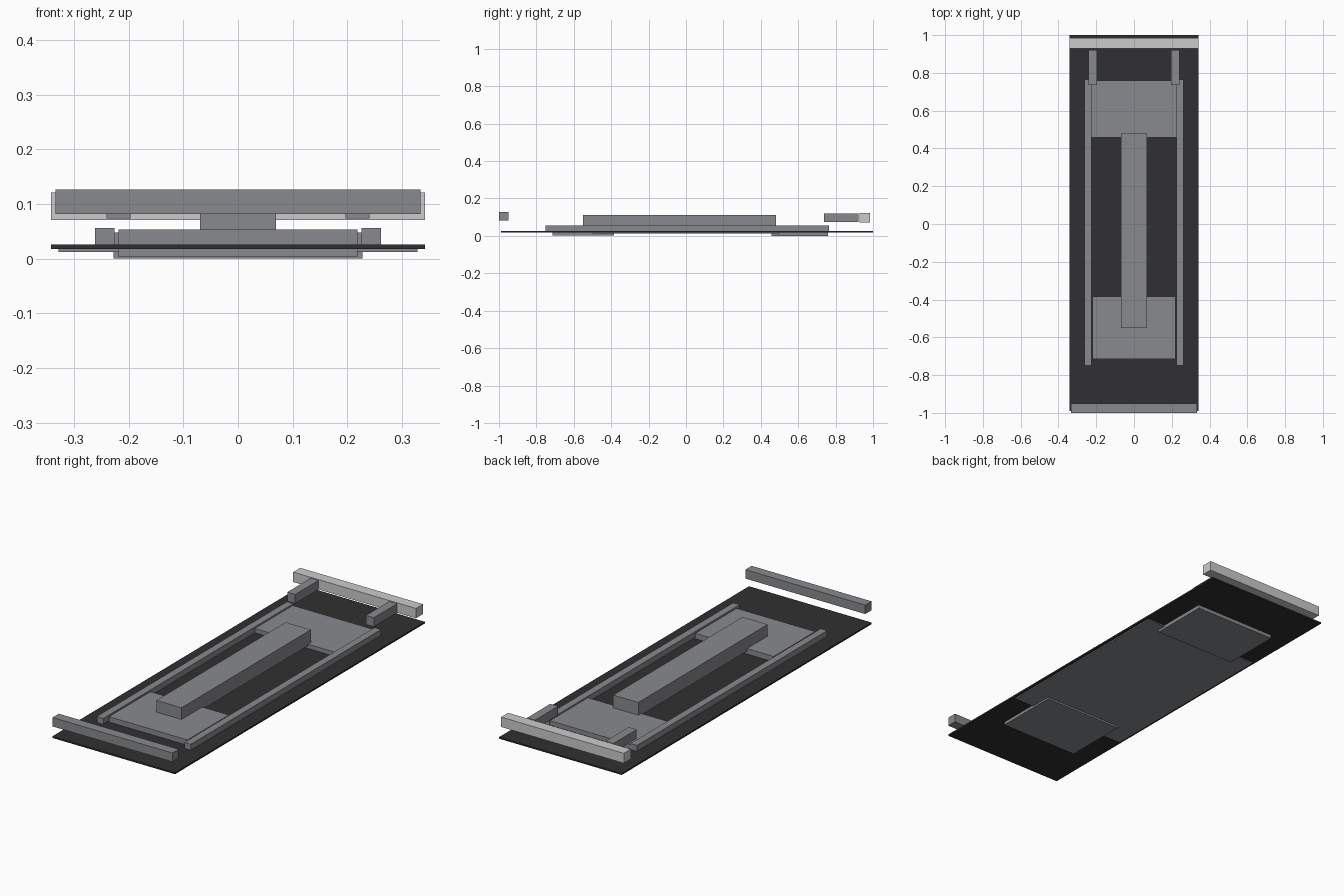
import bpy
import bmesh
from mathutils import Vector

if "Cube" in bpy.data.objects:
    bpy.data.objects.remove(bpy.data.objects["Cube"])


def material(name, r, g, b):
    m = bpy.data.materials.new(name)
    m.diffuse_color = (r, g, b, 1)
    m.use_nodes = True
    m.node_tree.nodes["Principled BSDF"].inputs["Base Color"].default_value = m.diffuse_color
    return m


DARK = material("dark_floor", 0.03, 0.03, 0.032)
STEEL = material("steel_grey", 0.25, 0.255, 0.27)
LIGHT = material("light_metal", 0.55, 0.55, 0.54)


def box(name, xs, ys, zs, mat):
    """Box from its minimum and maximum on each axis."""
    lo, hi = Vector((xs[0], ys[0], zs[0])), Vector((xs[1], ys[1], zs[1]))
    centre = (lo + hi) / 2
    bm = bmesh.new()
    bmesh.ops.create_cube(bm, size=1)
    bmesh.ops.scale(bm, vec=hi - lo, verts=bm.verts)
    mesh = bpy.data.meshes.new(name)
    bm.to_mesh(mesh)
    bm.free()
    mesh.materials.append(mat)
    ob = bpy.data.objects.new(name, mesh)
    ob.location = centre
    bpy.context.collection.objects.link(ob)
    return ob


def pair(name, x0, x1, ys, zs, mat):
    """Matching boxes on the left and right sides."""
    box("right_" + name, (x0, x1), ys, zs, mat)
    box("left_" + name, (-x1, -x0), ys, zs, mat)


# Floor plate and the skid panel beneath its middle
box("floor_plate", (-0.342, 0.342), (-0.99, 1.0), (0.018, 0.026), DARK)
box("under_panel", (-0.329, 0.329), (-0.5, 0.5), (0.012, 0.02), STEEL)

# Pans set through the floor
box("front_pan", (-0.219, 0.219), (-0.715, -0.385), (0.003, 0.053), STEEL)
box("rear_pan", (-0.228, 0.228), (0.457, 0.76), (0.0, 0.048), STEEL)

# Central tunnel and side rails
box("centre_tunnel", (-0.07, 0.07), (-0.55, 0.48), (0.04, 0.112), STEEL)
pair("side_rail", 0.226, 0.262, (-0.75, 0.765), (0.02, 0.056), STEEL)

# Bumper bars and rear brackets
box("front_bar", (-0.334, 0.334), (-1.0, -0.95), (0.082, 0.127), STEEL)
box("rear_bar", (-0.342, 0.342), (0.928, 0.984), (0.071, 0.121), LIGHT)
pair("rear_bracket", 0.197, 0.241, (0.737, 0.922), (0.074, 0.12), STEEL)
